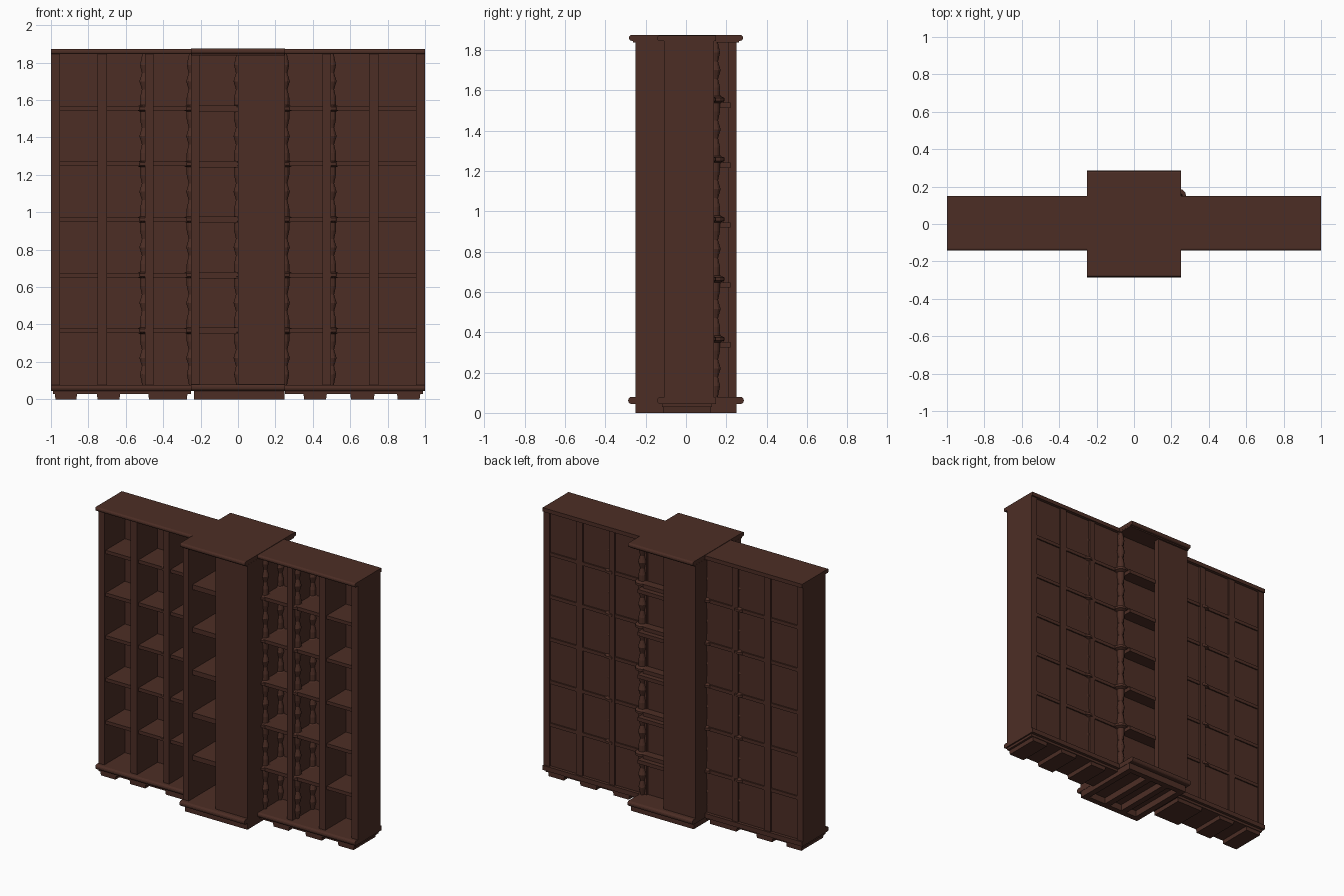
import bpy, bmesh, math

if "Cube" in bpy.data.objects:
    bpy.data.objects.remove(bpy.data.objects["Cube"])

wood = bpy.data.materials.new("dark_brown_wood")
wood.diffuse_color = (0.073, 0.027, 0.0185, 1)
wood.use_nodes = True
wood.node_tree.nodes["Principled BSDF"].inputs["Base Color"].default_value = wood.diffuse_color

SHELF_Z = [0.367 + 0.297 * i for i in range(5)]
Z0, Z1 = 0.075, 1.845          # carcass bottom and top


def finish(name, bm):
    bmesh.ops.recalc_face_normals(bm, faces=bm.faces[:])
    me = bpy.data.meshes.new(name)
    bm.to_mesh(me)
    bm.free()
    me.materials.append(wood)
    ob = bpy.data.objects.new(name, me)
    bpy.context.collection.objects.link(ob)
    return ob


def box(name, x0, x1, y0, y1, z0, z1):
    bm = bmesh.new()
    bmesh.ops.create_cube(bm, size=1)
    for v in bm.verts:
        v.co = ((x0 + x1) / 2 + v.co.x * (x1 - x0),
                (y0 + y1) / 2 + v.co.y * (y1 - y0),
                (z0 + z1) / 2 + v.co.z * (z1 - z0))
    return finish(name, bm)


def prism(name, pts, place, a, b):
    """Extrude a 2D outline from a to b; place maps (u, v, t) to x, y, z."""
    bm = bmesh.new()
    lo = [bm.verts.new(place(u, v, a)) for u, v in pts]
    hi = [bm.verts.new(place(u, v, b)) for u, v in pts]
    bm.faces.new(lo)
    bm.faces.new(hi)
    n = len(pts)
    for i in range(n):
        bm.faces.new((lo[i], lo[(i + 1) % n], hi[(i + 1) % n], hi[i]))
    return finish(name, bm)


def rounded_edge(y, z0, z1, sign):
    """Bullnose points from z0 up to z1 with a small step at the bottom."""
    h = (z1 - z0) / 2
    return [(y + sign * h * 0.8 * (math.cos(a) - 1), (z0 + z1) / 2 + h * math.sin(a))
            for a in [math.radians(d) for d in range(-90, 91, 30)]]


def moulded_slab(name, x0, x1, y0, y1, z0, z1, both):
    front = rounded_edge(y0, z0, z1, -1)
    back = rounded_edge(y1, z0, z1, 1)[::-1] if both else [(y1, z1), (y1, z0)]
    prism(name, front + back, lambda u, v, t: (t, u, v), x0, x1)


def turned_column(name, x, y):
    """Wavy turned column with a flat disc at every shelf."""
    prof, prev = [(0.012, Z0)], Z0
    for z in SHELF_Z + [Z1]:
        d = z - prev
        prof += [(0.024, prev + d * 0.2), (0.014, prev + d * 0.35), (0.027, prev + d * 0.5),
                 (0.014, prev + d * 0.65), (0.024, prev + d * 0.8)]
        if z < Z1:
            prof += [(0.025, z - 0.017), (0.045, z - 0.008), (0.045, z + 0.008), (0.025, z + 0.017)]
        prev = z
    prof.append((0.012, Z1))
    n = 12
    bm = bmesh.new()
    rings = [[bm.verts.new((x + r * math.cos(2 * math.pi * i / n),
                            y + r * math.sin(2 * math.pi * i / n), z)) for i in range(n)]
             for r, z in prof]
    for a, b in zip(rings, rings[1:]):
        for i in range(n):
            bm.faces.new((a[i], a[(i + 1) % n], b[(i + 1) % n], b[i]))
    bm.faces.new(rings[0])
    bm.faces.new(rings[-1])
    finish(name, bm)


# Wings: uprights, back panel, shelves, columns, mouldings
for s, side in ((-1, "left"), (1, "right")):
    def sbox(name, a, b, *rest):
        box(side + "_" + name, min(s * a, s * b), max(s * a, s * b), *rest)
    sbox("end_panel", 0.953, 1.0, -0.11, 0.14, Z0, Z1)
    sbox("outer_upright", 0.70, 0.75, -0.11, 0.14, Z0, Z1)
    sbox("inner_upright", 0.453, 0.497, -0.11, 0.14, Z0, Z1)
    sbox("back_panel", 0.21, 0.98, 0.115, 0.128, Z0, Z1)
    for z in SHELF_Z:
        sbox("wing_shelf", 0.22, 0.97, -0.095, 0.137, z - 0.012, z + 0.012)
    for cx in (0.25, 0.5):
        turned_column(side + "_front_column", s * cx, -0.06)
        turned_column(side + "_rear_column", s * cx, 0.105)
    x0, x1 = sorted((s * 0.25, s * 1.0))
    moulded_slab(side + "_wing_cap", x0, x1, -0.143, 0.15, 1.845, 1.872, False)
    moulded_slab(side + "_wing_base", x0, x1, -0.143, 0.15, 0.045, 0.077, False)
    sbox("wing_base_rail", 0.25, 0.99, -0.12, 0.13, 0.028, 0.046)

# Feet: joists running front to back, wider at the top
for a, b in ((-0.98, -0.86), (-0.755, -0.63), (-0.48, -0.27),
             (0.35, 0.475), (0.60, 0.73), (0.85, 0.975)):
    prism("foot", [(a, 0.03), (a + 0.004, 0), (b - 0.004, 0), (b, 0.03)],
          lambda u, v, t: (u, t, v), -0.115, 0.125)

# Centre tower: half-width panels front and back, rotated copies of each other
box("tower_front_panel", 0.0, 0.25, -0.25, -0.21, Z0, Z1)
box("tower_back_panel", -0.25, 0.0, 0.21, 0.25, Z0, Z1)
box("tower_right_side", 0.205, 0.25, -0.21, 0.14, Z0, Z1)
box("tower_left_side", -0.25, -0.205, -0.25, 0.25, Z0, Z1)
box("tower_middle_back", -0.21, 0.21, 0.115, 0.128, Z0, Z1)
box("tower_divider", 0.0, 0.03, -0.21, 0.12, Z0, Z1)
turned_column("tower_front_column", 0.003, -0.17)
turned_column("tower_corner_column", 0.235, 0.145)

for z in SHELF_Z:
    box("tower_front_shelf", -0.21, 0.01, -0.21, 0.12, z - 0.018, z + 0.016)
    box("tower_back_shelf", -0.21, 0.22, 0.12, 0.22, z - 0.042, z - 0.016)
    box("tower_back_shelf_lip", -0.21, 0.20, 0.12, 0.185, z - 0.016, z + 0.010)

# Tower cap and base mouldings
moulded_slab("tower_cap", -0.25, 0.25, -0.283, 0.283, 1.846, 1.875, True)
box("tower_cap_step", -0.249, 0.249, -0.262, 0.262, 1.838, 1.848)
moulded_slab("tower_base", -0.25, 0.25, -0.287, 0.287, 0.045, 0.079, True)

# Tower plinth: skirts and joists with gaps below
for y0, y1 in ((-0.25, -0.21), (0.21, 0.25)):
    box("tower_skirt", -0.235, 0.248, y0, y1, 0, 0.046)
for x in (-0.235, -0.11, 0.03, 0.205):
    box("tower_joist", x, x + 0.043, -0.22, 0.22, 0, 0.046)
